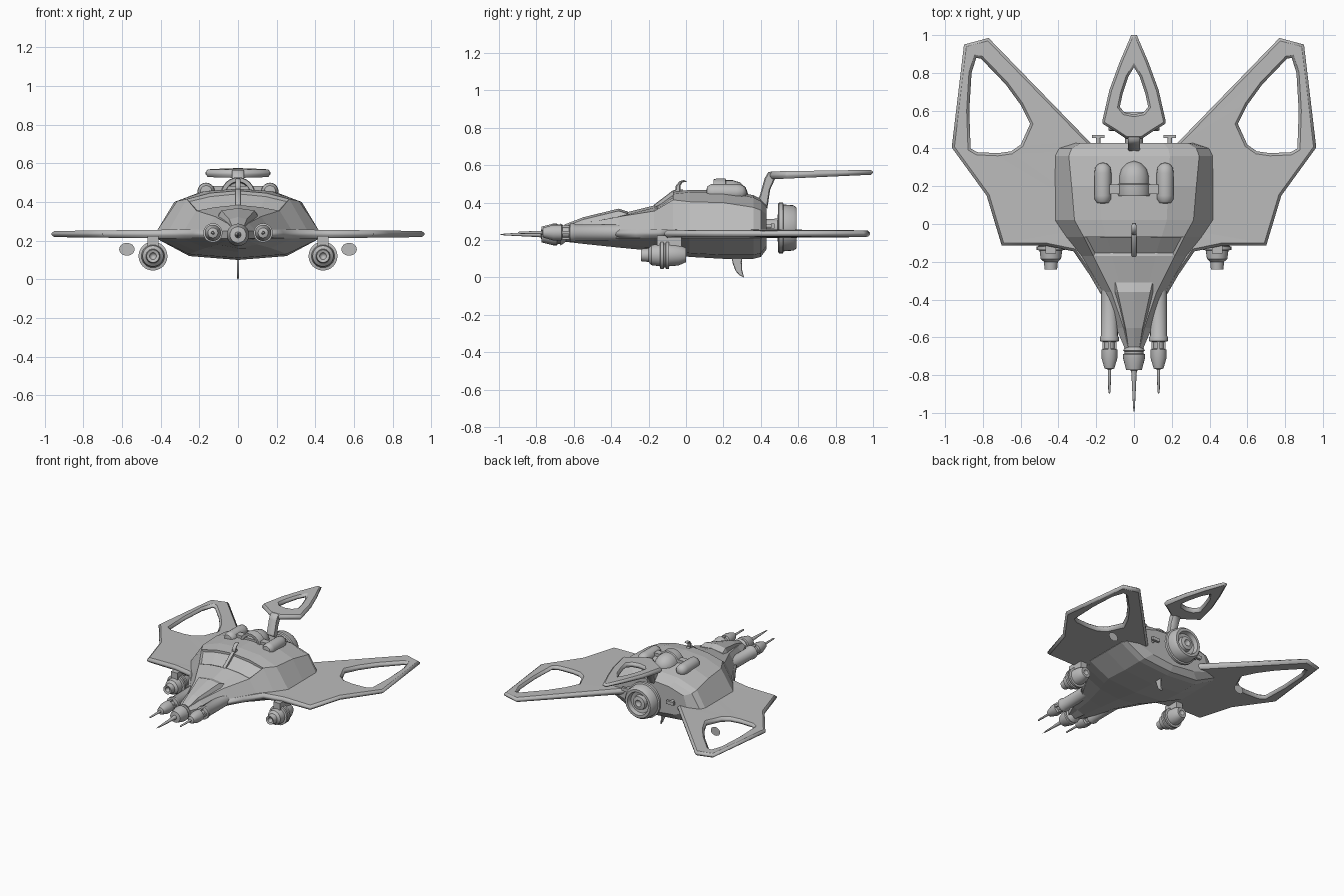
import bpy, bmesh, math
from mathutils import Matrix, Vector

if "Cube" in bpy.data.objects:
    bpy.data.objects.remove(bpy.data.objects["Cube"])

grey = bpy.data.materials.new("hull_grey")
grey.diffuse_color = (0.5, 0.5, 0.5, 1)
grey.use_nodes = True
grey.node_tree.nodes["Principled BSDF"].inputs["Base Color"].default_value = grey.diffuse_color


def finish(name, bm, smooth=None):
    bmesh.ops.remove_doubles(bm, verts=bm.verts, dist=1e-5)
    bmesh.ops.recalc_face_normals(bm, faces=bm.faces)
    me = bpy.data.meshes.new(name)
    bm.to_mesh(me)
    bm.free()
    me.materials.append(grey)
    ob = bpy.data.objects.new(name, me)
    bpy.context.collection.objects.link(ob)
    if smooth:
        bpy.ops.object.select_all(action='DESELECT')
        ob.select_set(True)
        bpy.context.view_layer.objects.active = ob
        bpy.ops.object.shade_smooth_by_angle(angle=math.radians(smooth))
    return ob


def lathe(name, profile, x=0, z=0, segs=24):
    """Turn (radius, y) points around a lengthwise axis."""
    bm = bmesh.new()
    rings = [[bm.verts.new((x + r * math.cos(2 * math.pi * i / segs), y,
                            z + r * math.sin(2 * math.pi * i / segs)))
              for i in range(segs)] for r, y in profile]
    for a, b in zip(rings, rings[1:]):
        for i in range(segs):
            j = (i + 1) % segs
            bm.faces.new((a[i], a[j], b[j], b[i]))
    return finish(name, bm, 35)


def loft(bm, sections):
    """Join closed rings of equal length and cap both ends."""
    rings = [[bm.verts.new(p) for p in s] for s in sections]
    n = len(rings[0])
    for a, b in zip(rings, rings[1:]):
        for i in range(n):
            bm.faces.new((a[i], a[(i + 1) % n], b[(i + 1) % n], b[i]))
    bm.faces.new(rings[0])
    bm.faces.new(rings[-1][::-1])


def plate(name, loops, half, bevel, place):
    """Flat chamfered plate from an outline plus holes; place() maps each point."""
    cu = bpy.data.curves.new(name + "_outline", 'CURVE')
    cu.dimensions, cu.fill_mode = '2D', 'BOTH'
    cu.extrude, cu.bevel_depth, cu.offset = half - bevel, bevel, -bevel
    cu.bevel_resolution = 0
    for loop in loops:
        sp = cu.splines.new('POLY')
        sp.points.add(len(loop) - 1)
        for p, (u, v) in zip(sp.points, loop):
            p.co = (u, v, 0, 1)
        sp.use_cyclic_u = True
    tmp = bpy.data.objects.new(name + "_outline", cu)
    bpy.context.collection.objects.link(tmp)
    bpy.context.view_layer.update()
    me = bpy.data.meshes.new_from_object(tmp.evaluated_get(bpy.context.evaluated_depsgraph_get()))
    bpy.data.objects.remove(tmp)
    bm = bmesh.new()
    bm.from_mesh(me)
    for v in bm.verts:
        v.co = place(*v.co)
    return finish(name, bm)


def upright(u, v, w):
    return Vector((w, u, v))


def box(name, loc, size):
    bm = bmesh.new()
    bmesh.ops.create_cube(bm, size=1, matrix=Matrix.Translation(loc) @ Matrix.Diagonal((*size, 1)))
    return finish(name, bm)


# Hull: y, chine half width, bottom z, top z, shoulder half width, shoulder z
stations = [(-.68, .04, .195, .265, .025, .26), (-.55, .095, .18, .30, .055, .29),
            (-.36, .17, .16, .338, .12, .325), (-.17, .28, .142, .385, .215, .355),
            (-.07, .36, .125, .458, .265, .415), (.02, .42, .11, .468, .315, .405),
            (.20, .42, .10, .468, .33, .40), (.36, .42, .10, .44, .345, .375),
            (.40, .40, .11, .42, .33, .36), (.43, .31, .15, .39, .28, .34)]
sections = []
for y, xc, zb, zt, xs, zs in stations:
    half = [(xc * .6, zb + .02), (xc, .21), (xc, .25), (xs, zs), (xs * .55, zt - .012)]
    sections.append([(0, y, zb)] + [(x, y, z) for x, z in half] + [(0, y, zt)]
                    + [(-x, y, z) for x, z in reversed(half)])
bm = bmesh.new()
loft(bm, sections)
bmesh.ops.recalc_face_normals(bm, faces=bm.faces)
# Recessed windscreen, one pane each side of the centre bar
for side in (-1, 1):
    panes = [f for f in bm.faces if -.15 < f.calc_center_median().y < -.09
             and f.calc_center_median().z > .36 and f.calc_center_median().x * side > 0]
    bmesh.ops.inset_region(bm, faces=panes, thickness=.012, depth=-.014)
finish("hull", bm)

# Raised hood ridge on the nose
bm = bmesh.new()
loft(bm, [[(-w, y, z - .07), (w, y, z - .07), (w * .75, y, z - .012), (0, y, z), (-w * .75, y, z - .012)]
          for y, w, z in [(-.31, .13, .352), (-.36, .115, .368), (-.55, .06, .322), (-.65, .04, .283)]])
finish("hood_ridge", bm)

# Wings with cut-outs, thinning towards the tips
wing = [(.20, .40), (.25, .45), (.77, .985), (.90, .95), (.965, .405), (.78, .15), (.70, -.115),
        (.465, -.115), (.32, -.145), (.235, -.27), (.10, -.50), (.10, .0)]
hole = [(.835, .88), (.86, .80), (.872, .60), (.865, .40), (.83, .38), (.72, .375), (.65, .385),
        (.60, .42), (.55, .53), (.60, .63), (.68, .74), (.81, .875)]


def wing_place(u, v, w):
    k = 1.15 - .6 * max(0, abs(u) - .35)
    return Vector((u, v, .234 + w * k))


for side, tag in ((-1, "left"), (1, "right")):
    plate("wing_" + tag, [[(x * side, y) for x, y in loop] for loop in (wing, hole)],
          .02, .014, wing_place)

    # Underslung engine pods on pylons
    lathe("pod_" + tag, [(0, -.20), (.018, -.235), (.033, -.24), (.037, -.20), (.054, -.185),
                         (.06, -.14), (.075, -.137), (.075, -.12), (.066, -.117), (.066, -.11),
                         (.075, -.107), (.075, -.092), (.06, -.09), (.056, -.04), (.038, 0),
                         (.02, 0), (0, -.02)], .44 * side, .12)
    box("pylon_" + tag, (.44 * side, -.09, .195), (.055, .13, .06))

    # Nose guns
    lathe("gun_" + tag, [(0, -.90), (.006, -.89), (.009, -.77), (.026, -.765), (.042, -.71),
                         (.042, -.665), (.028, -.66), (.028, -.625), (.05, -.62), (.05, -.60),
                         (.044, -.59), (.044, -.35), (0, -.33)], .13 * side, .24, 20)
    for dx, dz in ((.03, 0), (-.03, 0), (0, .03), (0, -.03)):
        box("gun_bracket_" + tag, (.13 * side + dx, -.643, .24 + dz), (.016, .05, .016))

    # Roof capsules beside the intake
    lathe("roof_capsule_" + tag, [(0, .108), (.03, .112), (.043, .13), (.045, .15), (.045, .27),
                                  (.04, .30), (.025, .318), (0, .325)], .165 * side, .455, 20)

    # Rear couplings
    lathe("coupling_stem_" + tag, [(0, .40), (.012, .40), (.012, .455), (0, .455)], .19 * side, .275, 12)
    box("coupling_bar_" + tag, (.19 * side, .463, .275), (.065, .018, .025))

    # Thin discs under the wings
    bm = bmesh.new()
    bmesh.ops.create_circle(bm, cap_ends=True, radius=1, segments=24,
                            matrix=Matrix.Translation((.575 * side, .46, .155))
                            @ Matrix.Diagonal((.04, 1, .033, 1)) @ Matrix.Rotation(math.pi / 2, 4, 'X'))
    finish("under_disc_" + tag, bm)

# Nose gun
lathe("nose_spike", [(0, -1), (.005, -.97), (.014, -.79), (.016, -.775), (.042, -.772), (.058, -.71),
                     (.058, -.69), (.05, -.685), (.05, -.675), (.058, -.67), (.045, -.65), (0, -.60)], 0, .23)

# Roof intake and crossbar
lathe("roof_intake", [(0, .20), (.06, .19), (.065, .15), (.085, .148), (.088, .16), (.088, .21),
                      (.08, .215), (.08, .25), (.068, .29), (.04, .32), (0, .335)], 0, .44)
box("roof_crossbar", (0, .185, .465), (.30, .05, .035))

# Rear engine
lathe("rear_engine", [(0, .40), (.045, .40), (.05, .49), (.128, .492), (.136, .498), (.136, .518),
                      (.125, .522), (.121, .575), (.108, .592), (.088, .592), (.08, .56), (.055, .555),
                      (.05, .58), (.025, .585), (0, .56)], 0, .265, 32)

# Tail fin ring on a bent stem
tail = [(.015, 1), (.075, .86), (.13, .71), (.168, .545), (.165, .53), (.10, .49), (.04, .45)]
cut = [(0, .83), (.03, .78), (.06, .69), (.075, .62), (.05, .59), (0, .58)]
plate("tail_fin", [tail + [(-x, y) for x, y in reversed(tail)],
                   cut + [(-x, y) for x, y in reversed(cut[1:-1])]], .017, .012,
      lambda u, v, w: Vector((u, v, .546 + .03 * (v - .45) + w * (1.25 - .9 * max(0, v - .45)))))
plate("tail_stem", [[(.37, .39), (.395, .44), (.42, .53), (.44, .565), (.47, .566), (.53, .56), (.53, .54),
                     (.475, .525), (.45, .47), (.435, .37)]], .032, .006, upright)

# Windscreen centre bar, roof hook and belly fin
plate("windscreen_bar", [[(-.18, .37), (-.17, .39), (-.07, .466), (-.02, .472), (-.02, .44)]],
      .012, .003, upright)
plate("roof_hook", [[(-.06, .45), (-.055, .49), (-.035, .515), (-.01, .522), (.005, .512), (-.02, .508),
                     (-.03, .49), (-.028, .45)]], .014, .006, upright)
plate("belly_fin", [[(.24, .12), (.25, .075), (.265, .035), (.285, .012), (.31, 0), (.30, .04),
                     (.298, .08), (.30, .12)]], .006, .003, upright)
